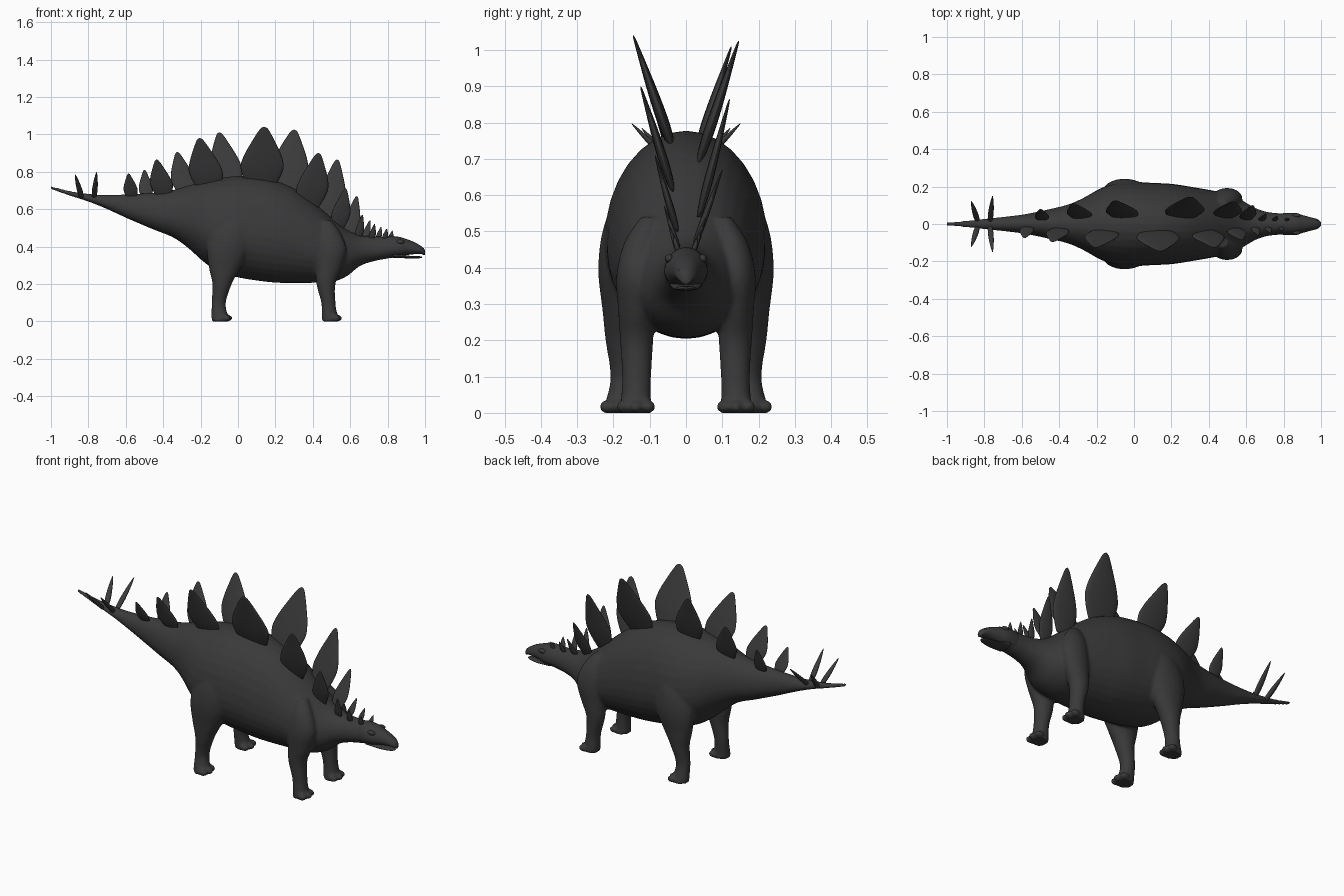
import bpy, bmesh, math

HIDE = bpy.data.materials.new("dark_grey_hide")
HIDE.diffuse_color = (0.042, 0.042, 0.042, 1)


def refine(rows, n):
    """Smoothly interpolate rows of loft parameters (Catmull-Rom)."""
    out = []
    for i in range(len(rows) - 1):
        a, b = rows[max(i - 1, 0)], rows[i]
        c, d = rows[i + 1], rows[min(i + 2, len(rows) - 1)]
        for k in range(n):
            t = k / n
            out.append([0.5 * (2 * q + (r - p) * t + (2 * p - 5 * q + 4 * r - s) * t * t
                               + (3 * q - p - 3 * r + s) * t ** 3)
                        for p, q, r, s in zip(a, b, c, d)])
    return out + [list(rows[-1])]


def skin(bm, rings):
    """Join rings of points into a closed tube."""
    loops = [[bm.verts.new(p) for p in ring] for ring in rings]
    n = len(loops[0])
    for a, b in zip(loops, loops[1:]):
        for i in range(n):
            bm.faces.new((a[i], a[(i + 1) % n], b[(i + 1) % n], b[i]))
    bm.faces.new(loops[0])
    bm.faces.new(loops[-1])


def lengthwise(bm, rows, sides=32, steps=4):
    """Tube along x from rows (x, top, bottom, half width)."""
    rings = []
    for x, top, bot, w in refine(rows, steps):
        mid = bot + 0.43 * (top - bot)
        ring = []
        for i in range(sides):
            a = 2 * math.pi * i / sides
            s = math.sin(a)
            ring.append((x, w * math.cos(a), mid + s * ((top - mid) if s > 0 else (mid - bot))))
        rings.append(ring)
    skin(bm, rings)


def upright(bm, rows, sides=20, steps=4):
    """Tube along z from rows (z, centre x, centre y, radius x, radius y)."""
    skin(bm, [[(x + rx * math.cos(2 * math.pi * i / sides),
                y + ry * math.sin(2 * math.pi * i / sides), z) for i in range(sides)]
              for z, x, y, rx, ry in refine(rows, steps)])


def ball(bm, centre, scale):
    made = bmesh.ops.create_uvsphere(bm, u_segments=16, v_segments=10, radius=1)["verts"]
    for v in made:
        v.co = [c + s * q for c, s, q in zip(centre, scale, v.co)]


def finish(name, bm):
    bmesh.ops.recalc_face_normals(bm, faces=bm.faces)
    for f in bm.faces:
        f.smooth = True
    me = bpy.data.meshes.new(name)
    bm.to_mesh(me)
    bm.free()
    me.materials.append(HIDE)
    ob = bpy.data.objects.new(name, me)
    bpy.context.collection.objects.link(ob)
    return ob


# Torso, tail and neck
bm = bmesh.new()
lengthwise(bm, [
    (-1.005, .725, .708, .008), (-.9, .697, .672, .018), (-.8, .682, .640, .028),
    (-.7, .676, .600, .038), (-.58, .680, .545, .053), (-.45, .688, .490, .080),
    (-.35, .702, .450, .105), (-.27, .725, .395, .140), (-.18, .748, .315, .190),
    (-.1, .766, .262, .217), (0, .777, .235, .225), (.1, .773, .218, .220),
    (.2, .752, .207, .215), (.3, .710, .204, .200), (.4, .640, .206, .183),
    (.5, .555, .210, .162), (.58, .492, .240, .125), (.65, .462, .295, .085),
    (.72, .455, .320, .063), (.8, .452, .336, .056), (.84, .445, .345, .050)])

# Legs with three toes, blended into the torso
hind = [(0, -.095, .185, .046, .044), (.03, -.098, .182, .044, .040),
        (.1, -.103, .172, .038, .036), (.2, -.085, .175, .052, .047),
        (.28, -.072, .175, .082, .055), (.4, -.050, .172, .118, .070),
        (.52, -.030, .160, .105, .065), (.63, -.010, .130, .050, .040)]
fore = [(0, .492, .138, .044, .044), (.03, .490, .138, .042, .042),
        (.1, .483, .136, .038, .040), (.2, .470, .136, .051, .046),
        (.28, .485, .137, .068, .050), (.38, .500, .137, .080, .055),
        (.47, .490, .125, .060, .045), (.54, .470, .100, .030, .025)]
for rows in (hind, fore):
    for side in (1, -1):
        upright(bm, [(z, x, side * y, rx, ry) for z, x, y, rx, ry in rows])
        for k in (-1, 0, 1):
            ball(bm, (rows[0][1] + .040 - .010 * abs(k), side * rows[0][2] + k * .035, .017),
                 (.026, .019, .018))
body = finish("body_and_legs", bm)
mod = body.modifiers.new("blend", "REMESH")
mod.mode = "VOXEL"
mod.voxel_size = 0.008
mod.use_smooth_shade = True
mod = body.modifiers.new("soften", "SMOOTH")
mod.factor = 0.5
mod.iterations = 5

# Head with brows and nostrils
bm = bmesh.new()
lengthwise(bm, [
    (.74, .440, .335, .045), (.8, .456, .338, .058), (.86, .452, .344, .059),
    (.9, .440, .354, .048), (.94, .425, .359, .037), (.975, .405, .361, .028),
    (.994, .390, .354, .016), (1.0, .378, .356, .006)])
for side in (1, -1):
    ball(bm, (.868, side * .046, .425), (.022, .012, .012))
    ball(bm, (.970, side * .020, .392), (.010, .006, .006))
finish("head", bm)

# Lower jaw
bm = bmesh.new()
lengthwise(bm, [(.83, .375, .340, .046), (.9, .353, .337, .036), (.95, .350, .336, .026),
                (.975, .348, .338, .016), (.985, .345, .341, .005)])
finish("lower_jaw", bm)

# Back plates: base x, tip x, base z, tip z, width, base y, tip y (alternating sides)
LEAF = [(-.12, .30, .5), (0, .39, .8), (.15, .47, 1), (.3, .5, 1), (.5, .42, .85),
        (.7, .29, .6), (.88, .16, .35), (.97, .08, .2), (1, .01, .03)]
PLATES = [
    (-.57, -.585, .67, .79, .075, .020, .075), (-.49, -.500, .67, .81, .075, .025, .080),
    (-.40, -.435, .685, .865, .12, .030, .095), (-.28, -.325, .70, .905, .13, .035, .110),
    (-.16, -.205, .73, .98, .18, .040, .125), (-.05, -.100, .75, 1.01, .17, .040, .125),
    (.125, .140, .75, 1.04, .23, .045, .145), (.26, .300, .72, 1.025, .21, .045, .145),
    (.385, .430, .64, .90, .17, .045, .125), (.49, .530, .575, .865, .15, .045, .120),
    (.54, .575, .52, .71, .10, .030, .085), (.60, .635, .48, .67, .085, .030, .100),
    (.645, .665, .45, .57, .045, .020, .060), (.68, .705, .445, .54, .04, .020, .055),
    (.715, .730, .44, .52, .035, .020, .048), (.75, .765, .44, .505, .03, .020, .042),
    (.785, .795, .44, .495, .03, .020, .036), (.815, .825, .44, .485, .025, .020, .032)]
for i, (x0, x1, z0, z1, width, y0, y1) in enumerate(PLATES):
    side = 1 if i % 2 else -1
    thick = 0.006 + 0.045 * width
    bm = bmesh.new()
    upright(bm, [(z0 + (z1 - z0) * v, x0 + (x1 - x0) * v, side * (y0 + (y1 - y0) * v),
                  width * half, thick * t) for v, half, t in LEAF], sides=24, steps=3)
    finish(f"back_plate_{i + 1}", bm)

# Two pairs of tail spikes
for pair, (x0, x1, y1, z1) in enumerate([(-.835, -.870, .122, .785), (-.770, -.756, .150, .798)]):
    for side, label in ((1, "left"), (-1, "right")):
        bm = bmesh.new()
        upright(bm, [(.66 + (z1 - .66) * v, x0 + (x1 - x0) * v, side * (.012 + (y1 - .012) * v),
                      r, r) for v, r in ((0, .012), (.3, .015), (.65, .011), (.9, .005), (1, .001))],
                sides=14)
        finish(f"tail_spike_{label}_{pair + 1}", bm)
